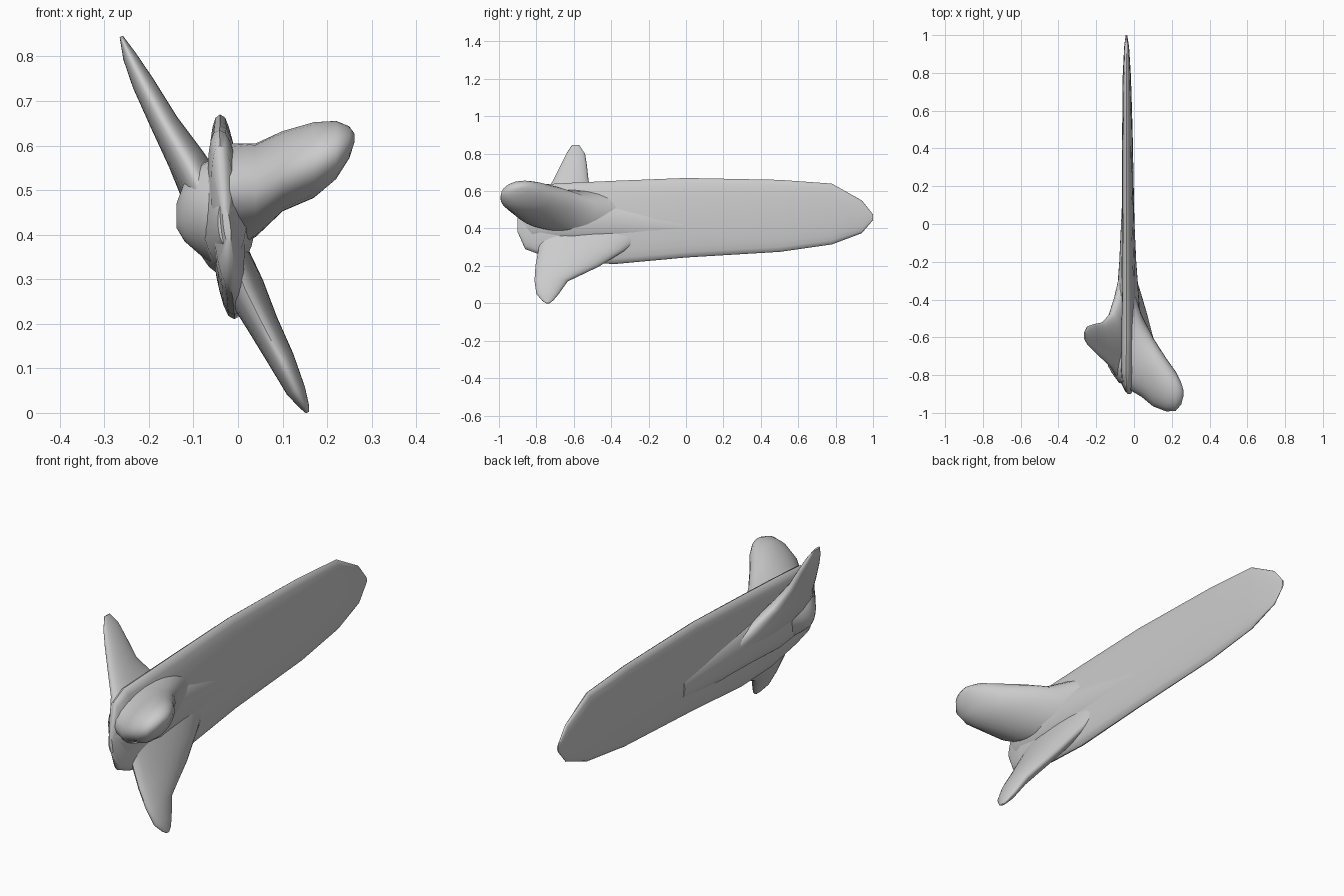
import bpy, bmesh, math
from mathutils import Vector

grey = bpy.data.materials.new("plain grey")
grey.diffuse_color = (0.6, 0.6, 0.6, 1)
SIDES = 24


def loft(name, stations, normal, power=1.0):
    """Skin rounded sections; each station is (edge A, edge B, half thickness)."""
    n = Vector(normal).normalized()
    bm = bmesh.new()
    rings = []
    for a, b, t in stations:
        a, b = Vector(a), Vector(b)
        mid, half = (a + b) / 2, (a - b) / 2
        ring = []
        for i in range(SIDES):
            ang = 2 * math.pi * i / SIDES
            c, s = math.cos(ang), math.sin(ang)
            s = math.copysign(abs(s) ** power, s)
            ring.append(bm.verts.new(mid + half * c + n * t * s))
        rings.append(ring)
    for r, q in zip(rings, rings[1:]):
        for i in range(SIDES):
            j = (i + 1) % SIDES
            bm.faces.new((r[i], r[j], q[j], q[i]))
    bm.faces.new(rings[0][::-1])
    bm.faces.new(rings[-1])
    bmesh.ops.recalc_face_normals(bm, faces=bm.faces)
    me = bpy.data.meshes.new(name)
    bm.to_mesh(me)
    bm.free()
    me.materials.append(grey)
    ob = bpy.data.objects.new(name, me)
    bpy.context.collection.objects.link(ob)
    bpy.context.view_layer.objects.active = ob
    ob.select_set(True)
    bpy.ops.object.shade_smooth_by_angle(angle=math.radians(50))
    ob.select_set(False)
    return ob


def upright(rows):
    """Rows of y, top x, top z, bottom x, bottom z, half thickness."""
    return [((xt, y, zt), (xb, y, zb), t) for y, xt, zt, xb, zb, t in rows]


def fin(rows):
    """Rows of x, z, front y, rear y, half thickness."""
    return [((x, f, z), (x, r, z), t) for x, z, f, r, t in rows]


# Long flat blade
loft("long_blade", upright([
    (-0.90, -.030, .46, -.020, .38, .008),
    (-0.86, -.040, .60, -.020, .29, .028),
    (-0.78, -.042, .635, -.012, .26, .038),
    (-0.60, -.040, .645, -.008, .22, .040),
    (-0.38, -.040, .655, -.008, .21, .038),
    (0.00, -.040, .67, -.022, .245, .032),
    (0.50, -.040, .66, -.030, .275, .027),
    (0.78, -.040, .64, -.036, .315, .022),
    (0.94, -.040, .55, -.038, .375, .013),
    (1.00, -.040, .475, -.040, .445, .004)]), (1, 0, 0), 0.8)

# Swollen hub fading along the middle of the blade
loft("hub", upright([
    (-0.89, -.03, .48, -.03, .38, .015),
    (-0.82, -.03, .56, -.03, .33, .050),
    (-0.60, -.03, .57, -.03, .31, .070),
    (-0.40, -.033, .54, -.033, .32, .060),
    (-0.20, -.033, .51, -.033, .32, .045),
    (0.10, -.033, .46, -.033, .34, .031)]), (1, 0, 0))

# Broad side paddle
loft("side_paddle", [
    ((-.02, -.88, .50), (-.02, -.28, .47), .12),
    ((.04, -.915, .50), (.04, -.48, .50), .105),
    ((.10, -.965, .535), (.10, -.60, .55), .090),
    ((.17, -.992, .56), (.17, -.71, .575), .085),
    ((.22, -.990, .58), (.22, -.78, .60), .065),
    ((.25, -.955, .60), (.25, -.84, .615), .035),
    ((.262, -.91, .615), (.262, -.88, .62), .008)], (0, 0, 1))

# Narrow upper and lower fins
loft("upper_fin", fin([
    (-.040, .43, -.85, -.15, .045),
    (-.080, .50, -.82, -.35, .050),
    (-.117, .57, -.76, -.47, .042),
    (-.165, .65, -.715, -.52, .032),
    (-.213, .74, -.67, -.53, .025),
    (-.243, .80, -.64, -.54, .016),
    (-.262, .845, -.61, -.57, .004)]), (.9, 0, .42))
loft("lower_fin", fin([
    (-.020, .37, -.78, -.20, .038),
    (.015, .28, -.79, -.33, .045),
    (.055, .20, -.805, -.46, .036),
    (.097, .12, -.81, -.63, .030),
    (.130, .05, -.80, -.68, .022),
    (.149, .015, -.77, -.71, .011),
    (.156, .001, -.75, -.73, .004)]), (.9, 0, .42))

# Short stub opposite the paddle
loft("side_stub", [
    ((-.03, -.70, .58), (-.03, -.70, .32), .16),
    ((-.08, -.73, .56), (-.08, -.73, .35), .11),
    ((-.12, -.73, .52), (-.12, -.73, .385), .055),
    ((-.138, -.73, .47), (-.138, -.73, .415), .02)], (0, 1, 0))
